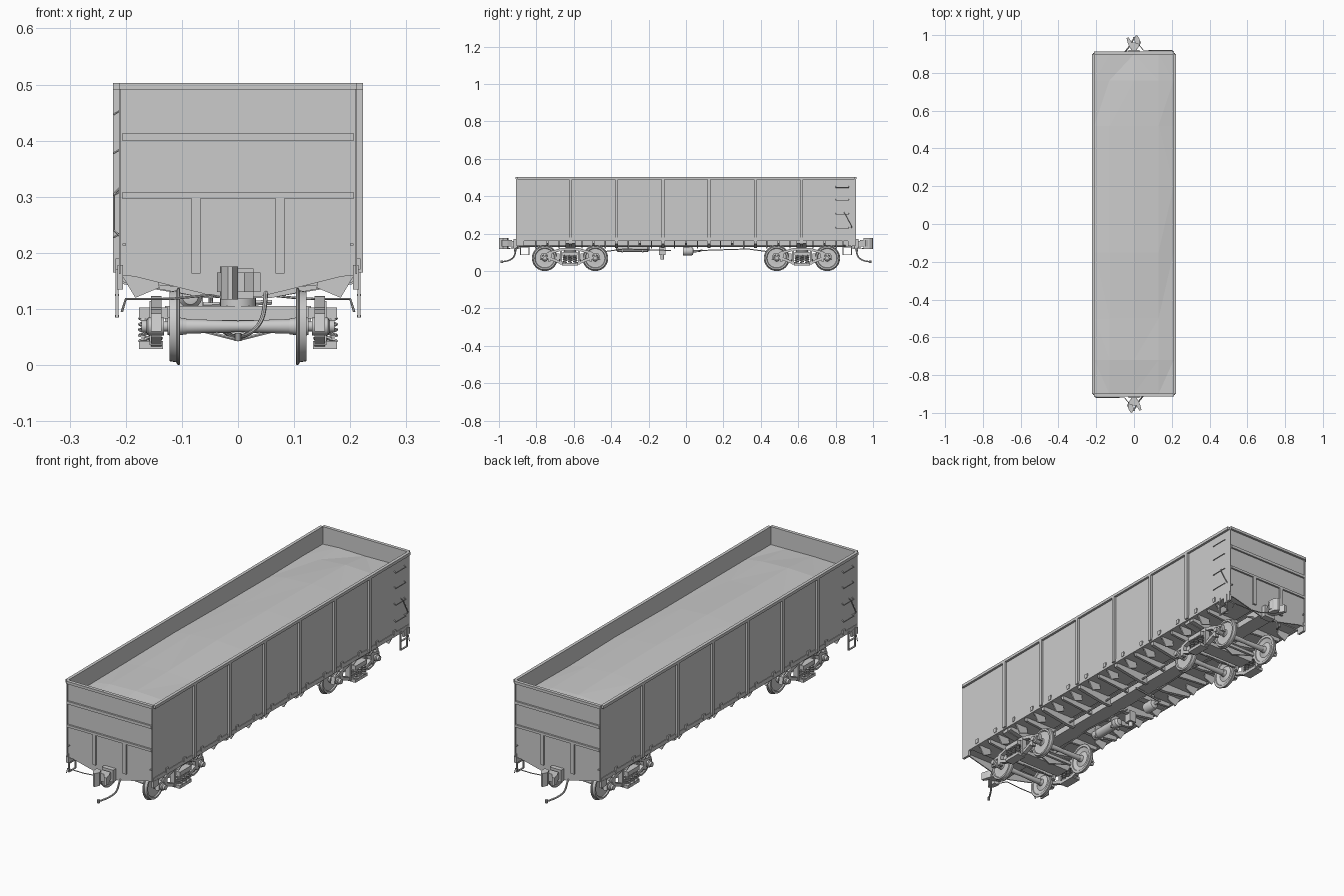
import bpy, bmesh, math, random
from mathutils import Matrix, Vector

random.seed(4)
ROT = Matrix.Rotation(math.pi, 4, 'Z')
MIR = Matrix.Diagonal((-1, 1, 1, 1))
MIRY = Matrix.Diagonal((1, -1, 1, 1))


def add(name, mesh, smooth=False):
    if smooth:
        mesh.polygons.foreach_set("use_smooth", [True] * len(mesh.polygons))
        mesh.set_sharp_from_angle(angle=math.radians(35))
    ob = bpy.data.objects.new(name, mesh)
    bpy.context.collection.objects.link(ob)
    return ob


def finish(name, bm, smooth=False):
    bmesh.ops.recalc_face_normals(bm, faces=bm.faces)
    me = bpy.data.meshes.new(name)
    bm.to_mesh(me)
    bm.free()
    return add(name, me, smooth)


def prism(name, pts, axis, a, b):
    """Extrude a 2D outline along an axis from a to b."""
    def p3(p, d):
        return {'x': (d, p[0], p[1]), 'y': (p[0], d, p[1]), 'z': (p[0], p[1], d)}[axis]
    bm = bmesh.new()
    lo = [bm.verts.new(p3(p, a)) for p in pts]
    hi = [bm.verts.new(p3(p, b)) for p in pts]
    bm.faces.new(lo)
    bm.faces.new(hi)
    n = len(pts)
    for i in range(n):
        bm.faces.new((lo[i], lo[(i + 1) % n], hi[(i + 1) % n], hi[i]))
    return finish(name, bm)


def box(name, x0, x1, y0, y1, z0, z1):
    return prism(name, [(x0, y0), (x1, y0), (x1, y1), (x0, y1)], 'z', z0, z1)


def bar(name, p, q, w, x0, x1):
    """Straight member in the y-z plane, w thick."""
    p, q = Vector(p), Vector(q)
    n = (q - p).orthogonal().normalized() * w / 2
    return prism(name, [p + n, q + n, q - n, p - n], 'x', x0, x1)


def lathe(name, prof, centre, axis='x', n=28):
    """Revolve (radius, offset) points around an axis; ends at radius 0 close it."""
    bm = bmesh.new()
    vs = [bm.verts.new((o, 0, r)) for r, o in prof]
    es = [bm.edges.new(e) for e in zip(vs, vs[1:])]
    bmesh.ops.spin(bm, geom=vs + es, cent=(0, 0, 0), axis=(1, 0, 0), angle=2 * math.pi, steps=n)
    bmesh.ops.remove_doubles(bm, verts=bm.verts, dist=1e-5)
    m = Matrix.Translation(centre)
    if axis == 'y':
        m = m @ Matrix.Rotation(math.pi / 2, 4, 'Z')
    if axis == 'z':
        m = m @ Matrix.Rotation(-math.pi / 2, 4, 'Y')
    bm.transform(m)
    return finish(name, bm, True)


def cyl(name, r, length, centre, axis='x', n=20):
    h = length / 2
    return lathe(name, [(0, -h), (r, -h), (r, h), (0, h)], centre, axis, n)


def tube(name, pts, r, res=1, nurbs=False):
    cu = bpy.data.curves.new(name, 'CURVE')
    cu.dimensions = '3D'
    cu.bevel_depth, cu.bevel_resolution, cu.use_fill_caps = r, res, True
    sp = cu.splines.new('NURBS' if nurbs else 'POLY')
    sp.points.add(len(pts) - 1)
    for p, c in zip(sp.points, pts):
        p.co = (*c, 1)
    if nurbs:
        sp.order_u, sp.use_endpoint_u, sp.resolution_u = 4, True, 5
    tmp = bpy.data.objects.new(name, cu)
    me = bpy.data.meshes.new_from_object(tmp)
    bpy.data.objects.remove(tmp)
    return add(name, me, True)


def dup(obs, m):
    out = []
    for o in obs:
        me = o.data.copy()
        me.transform(m)
        if m.determinant() < 0:
            me.flip_normals()
        c = bpy.data.objects.new(o.name, me)
        bpy.context.collection.objects.link(c)
        out.append(c)
    return out


POSTS = [-0.6175, -0.3705, -0.1235, 0.1235, 0.3705, 0.6175]
MIDS = [(i - 3) * 0.247 for i in range(7)]

# Side wall with rails, posts and door latches, mirrored left to right
side = [box("side_sheet", 0.209, 0.2125, -0.908, 0.908, 0.162, 0.50),
        box("side_top_rail", 0.209, 0.223, -0.900, 0.900, 0.490, 0.503),
        box("side_bottom_rail", 0.205, 0.215, -0.905, 0.905, 0.160, 0.178)]
for y in POSTS:
    side.append(box("side_post", 0.212, 0.223, y - 0.008, y + 0.008, 0.165, 0.491))
    side.append(prism("cross_bearer", [(0.03, 0.122), (0.07, 0.122), (0.208, 0.145), (0.208, 0.168), (0.03, 0.168)],
                      'y', y - 0.008, y + 0.008))
for y in MIDS:
    side.append(prism("door_hinge_beam", [(0.03, 0.132), (0.2, 0.148), (0.2, 0.168), (0.03, 0.168)],
                      'y', y - 0.006, y + 0.006))
    for d in (-0.062, 0.062):
        side.append(prism("door_latch", [(0.145, 0.166), (0.14, 0.138), (0.183, 0.12), (0.208, 0.162)],
                          'y', y + d - 0.003, y + d + 0.003))
        side.append(box("latch_hook", 0.212, 0.218, y + d - 0.012, y + d + 0.004, 0.170, 0.190))
        side.append(box("floor_door", 0.050, 0.203, y + d - 0.053, y + d + 0.053, 0.162, 0.169))
dup(side, MIR)

# Floor and centre sill
box("floor", -0.21, 0.21, -0.90, 0.90, 0.166, 0.170)
box("centre_sill", -0.036, 0.036, -0.90, 0.90, 0.128, 0.167)

# Heaped load
bm = bmesh.new()
xs = [-0.21, -0.13, 0, 0.13, 0.21]
ys = [-0.899, -0.72, -0.5, -0.15, 0.2, 0.52, 0.76, 0.899]
g = [[bm.verts.new((x, y, 0.426 + 0.022 * (1 - (x / 0.21) ** 2) * (1 - (y / 0.902) ** 4) + random.uniform(-0.004, 0.004)))
      for x in xs] for y in ys]
for a, b in zip(g, g[1:]):
    for i in range(len(xs) - 1):
        bm.faces.new((a[i], a[i + 1], b[i + 1], b[i]))
bmesh.ops.triangulate(bm, faces=bm.faces)
load = finish("load", bm)

# End wall with ribs, coupler, hose, ladder and steps, then turned for the far end
end = [prism("end_sheet", [(-0.21, 0.503), (-0.21, 0.16), (-0.185, 0.158), (-0.04, 0.122), (0.04, 0.122),
                           (0.185, 0.158), (0.21, 0.16), (0.21, 0.503)], 'y', -0.902, -0.897),
       box("end_top_rail", -0.2125, 0.2125, -0.912, -0.897, 0.491, 0.503),
       box("end_rib", -0.207, 0.207, -0.910, -0.90, 0.400, 0.413),
       box("end_rib", -0.207, 0.207, -0.910, -0.90, 0.297, 0.308)]
for x in (-0.075, 0.075):
    end.append(box("end_stake", x - 0.008, x + 0.008, -0.910, -0.90, 0.163, 0.30))
for s in (-1, 1):
    end.append(box("corner_bracket", s * 0.205, s * 0.216, -0.905, -0.865, 0.135, 0.165))
    end.append(box("end_bracket", s * 0.2, s * 0.206, -0.910, -0.90, 0.213, 0.217))
# Coupler
end += [box("draft_housing", -0.028, 0.028, -0.922, -0.89, 0.118, 0.172),
        box("coupler_shank", -0.017, 0.017, -0.945, -0.90, 0.130, 0.160),
        prism("coupler_head", [(-0.02, -0.930), (0.02, -0.930), (0.032, -0.955), (0.040, -0.985), (0.028, -0.987),
                               (0.012, -0.962), (-0.01, -0.962), (-0.03, -0.975), (-0.037, -0.960)], 'z', 0.130, 0.165),
        prism("coupler_knuckle", [(-0.032, -0.95), (-0.008, -0.955), (0.0, -0.978), (-0.01, -1.0), (-0.018, -0.998),
                                  (-0.030, -0.98)], 'z', 0.117, 0.176),
        tube("brake_hose", [(0.05, -0.88, 0.135), (0.05, -0.908, 0.135), (0.048, -0.912, 0.09), (0.035, -0.925, 0.066),
                            (0.015, -0.955, 0.052), (0.0, -0.985, 0.050)], 0.004, 2, True),
        cyl("hose_fitting", 0.006, 0.014, (0, -0.985, 0.050), 'z', 10),
        tube("uncoupling_rod", [(-0.207, -0.915, 0.095), (-0.2, -0.918, 0.118), (-0.12, -0.918, 0.118),
                                (-0.05, -0.92, 0.125), (-0.025, -0.95, 0.120)], 0.0022)]
# Grab irons and stirrup step on the left front corner
for z in (0.228, 0.303, 0.378, 0.447):
    end.append(tube("ladder_grab", [(-0.211, -0.87, z + 0.006), (-0.221, -0.87, z), (-0.221, -0.80, z),
                                    (-0.211, -0.80, z + 0.006)], 0.002))
end.append(tube("corner_grab", [(-0.211, -0.845, 0.315), (-0.221, -0.85, 0.305), (-0.221, -0.885, 0.24),
                                (-0.211, -0.885, 0.23)], 0.002))
for y in (-0.885, -0.84):
    end.append(box("step_strap", -0.218, -0.213, y - 0.003, y + 0.003, 0.085, 0.17))
for z in (0.087, 0.125):
    end.append(box("step_tread", -0.219, -0.212, -0.885, -0.84, z - 0.002, z + 0.002))
# Body bolster
end.append(prism("body_bolster", [(-0.205, 0.148), (-0.06, 0.120), (0.06, 0.120), (0.205, 0.148), (0.205, 0.168),
                                  (-0.205, 0.168)], 'y', -0.645, -0.59))
dup(end, ROT)

# Truck half: wheel, bearing, frame members for one side, built around y = 0
AX, AZ = 0.135, 0.069
wheel = [lathe("wheel", [(0, 0.092), (0.014, 0.092), (0.016, 0.106), (0.035, 0.112), (0.054, 0.106), (0.056, 0.103),
                         (0.067, 0.103), (0.069, 0.105), (0.068, 0.108), (0.064, 0.110), (0.062, 0.122), (0.054, 0.122),
                         (0.051, 0.117), (0.035, 0.116), (0.017, 0.118), (0.015, 0.126), (0, 0.126)], (0, AX, AZ), n=36),
         lathe("axle", [(0, 0), (0.010, 0), (0.013, 0.09), (0.009, 0.12), (0.009, 0.16), (0, 0.16)], (0, AX, AZ)),
         lathe("bearing", [(0, 0.132), (0.016, 0.132), (0.016, 0.160), (0.011, 0.163), (0.011, 0.172), (0, 0.172)],
               (0, AX, AZ)),
         prism("pedestal", [(0.095, 0.103), (0.155, 0.092), (0.162, 0.060), (0.152, 0.060), (0.150, 0.084),
                            (0.120, 0.086), (0.118, 0.050), (0.105, 0.050)], 'x', 0.136, 0.155),
         bar("frame_top_chord", (0.0, 0.116), (0.05, 0.116), 0.014, 0.136, 0.155),
         bar("frame_top_slope", (0.045, 0.116), (0.115, 0.096), 0.014, 0.136, 0.155),
         bar("frame_lower_slope", (0.035, 0.038), (0.112, 0.070), 0.014, 0.136, 0.155),
         bar("frame_bottom", (0.0, 0.036), (0.042, 0.036), 0.014, 0.134, 0.176),
         bar("frame_column", (0.048, 0.036), (0.048, 0.114), 0.011, 0.136, 0.158),
         box("brake_shoe", 0.106, 0.122, 0.056, 0.072, 0.055, 0.095)]
truck = wheel + dup(wheel, MIRY)
# Springs
for x in (0.146, 0.166):
    for y in (-0.028, 0, 0.028):
        truck.append(tube("spring", [(x + 0.010 * math.cos(t * math.pi / 4), y + 0.010 * math.sin(t * math.pi / 4),
                                      0.043 + 0.04 * t / 32) for t in range(33)], 0.0028, 0))
truck.append(box("bolster_end", 0.125, 0.176, -0.040, 0.040, 0.083, 0.103))
truck += dup(truck, MIR)
# Bolster, centre plate and brake beams across the truck
truck.append(prism("truck_bolster", [(-0.13, 0.080), (-0.115, 0.057), (0.115, 0.057), (0.13, 0.080), (0.13, 0.105),
                                     (-0.13, 0.105)], 'y', -0.034, 0.034))
truck.append(cyl("centre_plate", 0.032, 0.018, (0, 0, 0.112), 'z', 24))
for s in (-1, 1):
    truck.append(box("brake_beam", -0.115, 0.115, s * 0.064 - 0.006, s * 0.064 + 0.006, 0.066, 0.080))
    truck.append(tube("brake_strut", [(-0.10, s * 0.064, 0.07), (0, s * 0.044, 0.045), (0.10, s * 0.064, 0.07)], 0.003))
dup(truck, Matrix.Translation((0, 0.62, 0)) @ ROT)
for o in truck:
    o.data.transform(Matrix.Translation((0, -0.62, 0)))

# Air brake gear under the left of the centre sill
lathe("air_reservoir", [(0, -0.09), (0.014, -0.087), (0.021, -0.078), (0.021, 0.078), (0.014, 0.087), (0, 0.09)],
      (-0.085, -0.285, 0.122), 'y', 24)
for y in (-0.34, -0.23):
    box("reservoir_strap", -0.108, -0.062, y - 0.004, y + 0.004, 0.099, 0.167)
box("control_valve", -0.105, -0.07, -0.145, -0.11, 0.085, 0.135)
cyl("valve_bowl", 0.010, 0.03, (-0.088, -0.127, 0.078), 'z', 16)
box("valve_bracket", -0.10, -0.03, -0.14, -0.115, 0.125, 0.167)
lathe("brake_cylinder", [(0, -0.03), (0.024, -0.03), (0.024, 0.01), (0.019, 0.022), (0.006, 0.026), (0.005, 0.06), (0, 0.06)],
      (-0.085, 0.015, 0.106), 'y', 24)
box("cylinder_bracket", -0.10, -0.03, -0.012, 0.02, 0.125, 0.167)
tube("brake_lever", [(-0.085, 0.07, 0.106), (0.06, 0.085, 0.112)], 0.005)
for s in (-1, 1):
    tube("brake_rod", [(-0.03, s * 0.08, 0.110), (-0.02, s * 0.33, 0.118), (-0.01, s * 0.54, 0.09)], 0.003)
tube("brake_pipe", [(0.05, -0.89, 0.135), (0.062, -0.84, 0.135), (0.062, 0.84, 0.135), (-0.05, 0.89, 0.135)], 0.004)
